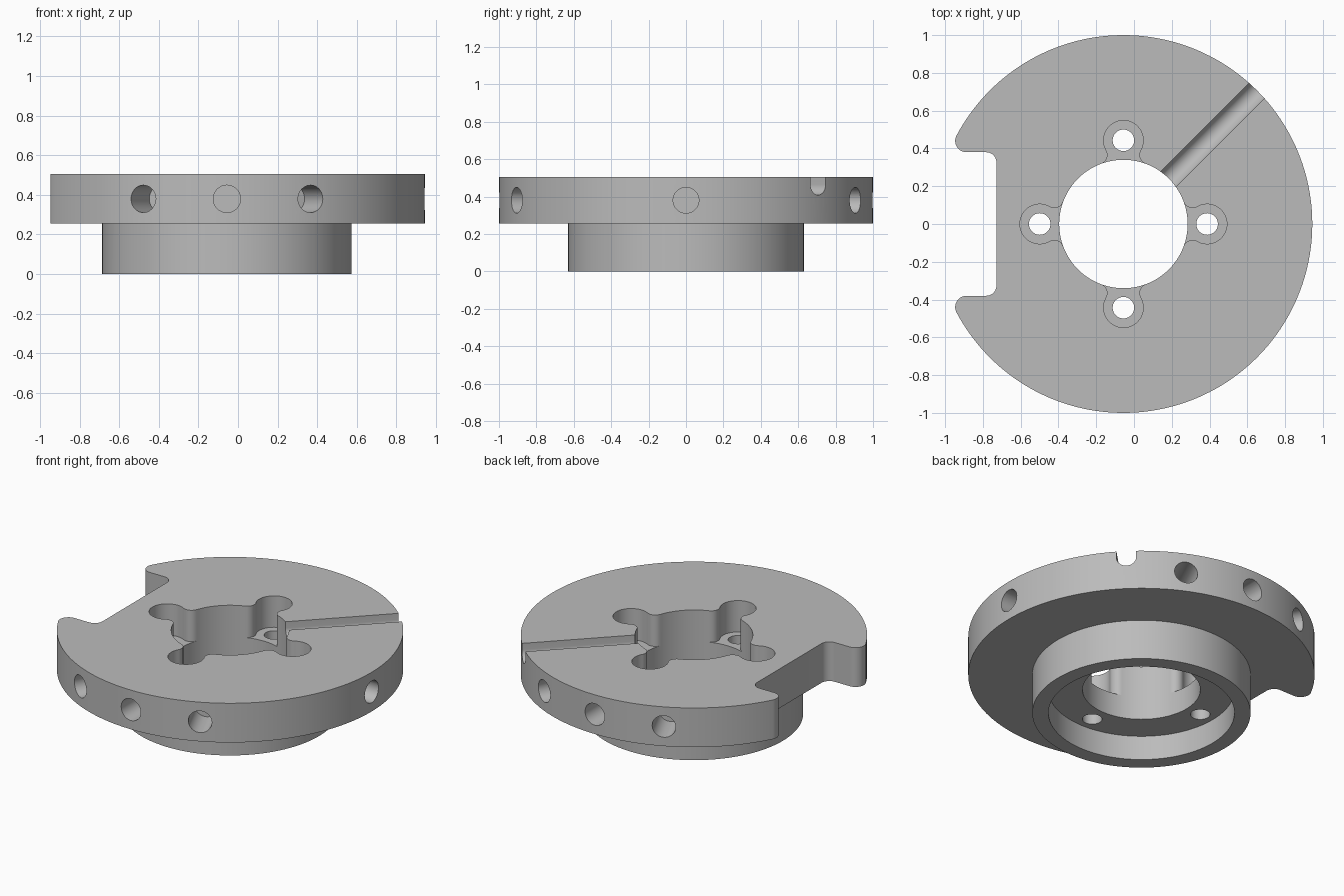
import bpy
import bmesh
from math import pi, cos, sin, atan2, acos, sqrt, radians
from mathutils import Matrix

if "Cube" in bpy.data.objects:
    bpy.data.objects.remove(bpy.data.objects["Cube"], do_unlink=True)

PLATE_R, PLATE_Z, TOP_Z = 1.0, 0.255, 0.505
BORE_R, BOLT_DIST, POCKET_R = 0.34, 0.443, 0.105
CENTRE_X = -0.056


def arc(cx, cy, r, a0, a1, n):
    """Points on an arc, both ends included."""
    return [(cx + r * cos(a0 + (a1 - a0) * i / n),
             cy + r * sin(a0 + (a1 - a0) * i / n)) for i in range(n + 1)]


def circle(r, n):
    return arc(0, 0, r, 0, 2 * pi, n)[:-1]


def mirrored(half):
    """Close a half outline by mirroring it across the x axis."""
    return half + [(x, -y) for x, y in reversed(half)]


def prism(name, outline, z0, z1, matrix=Matrix()):
    bm = bmesh.new()
    base = bm.faces.new([bm.verts.new((x, y, z0)) for x, y in outline])
    top = bmesh.ops.extrude_face_region(bm, geom=[base])["geom"]
    verts = [v for v in top if isinstance(v, bmesh.types.BMVert)]
    bmesh.ops.translate(bm, verts=verts, vec=(0, 0, z1 - z0))
    bmesh.ops.recalc_face_normals(bm, faces=bm.faces[:])
    bm.transform(matrix)
    mesh = bpy.data.meshes.new(name)
    bm.to_mesh(mesh)
    bm.free()
    obj = bpy.data.objects.new(name, mesh)
    bpy.context.collection.objects.link(obj)
    return obj


def combine(target, tool, operation="DIFFERENCE"):
    """Apply a boolean and discard the tool object."""
    tool.hide_render = True
    mod = target.modifiers.new("combine", "BOOLEAN")
    mod.operation, mod.solver, mod.object = operation, "EXACT", tool
    bpy.context.view_layer.objects.active = target
    bpy.ops.object.modifier_apply(modifier=mod.name)
    bpy.data.objects.remove(tool, do_unlink=True)


# Round plate with a rounded notch on one side
tip, corner, notch_x, notch_y = 0.06, 0.055, -0.672, 0.38
tip_y = notch_y + tip
tip_x = -sqrt((PLATE_R - tip) ** 2 - tip_y ** 2)
tangent = atan2(tip_y, tip_x)
half = arc(0, 0, PLATE_R, 0, tangent, 80)
half += arc(tip_x, tip_y, tip, tangent, 1.5 * pi, 16)[1:]
half += arc(notch_x - corner, notch_y - corner, corner, pi / 2, 0, 10)
flange = prism("flange_body", half + [(x, -y) for x, y in reversed(half[1:])],
               PLATE_Z, TOP_Z)

# Hub below, with its underside recess and the central bore
combine(flange, prism("hub", circle(0.63, 144), 0, 0.4), "UNION")
combine(flange, prism("recess", circle(0.537, 144), -0.1, 0.155))
combine(flange, prism("bore", circle(BORE_R, 128), -0.1, 0.7))

# Four bolt pockets blended into the bore, each with a through hole
blend = 0.05
reach, span = BORE_R + blend, POCKET_R + blend
a = acos((BOLT_DIST ** 2 + reach ** 2 - span ** 2) / (2 * BOLT_DIST * reach))
bx, by = reach * cos(a), reach * sin(a)
b = atan2(by, bx - BOLT_DIST)
side = arc(BOLT_DIST, 0, POCKET_R, 0, b, 24)[1:]
side += arc(bx, by, blend, b - pi, a - pi, 12)[1:]
side.append((0.29, side[-1][1] - 0.01))
pocket = [(BOLT_DIST + POCKET_R, 0)] + mirrored(side)
for k in range(4):
    turn = Matrix.Rotation(k * pi / 2, 4, "Z")
    combine(flange, prism("pocket", pocket, 0.305, 0.7, turn))
    drill = turn @ Matrix.Translation((BOLT_DIST, 0, 0))
    combine(flange, prism("bolt_hole", circle(0.057, 40), 0.1, 0.4, drill))

# Blind radial holes around the rim
outward = Matrix.Rotation(pi / 2, 4, "Y")
for degrees in (0, 65, 90, 115, -65, -90, -115):
    place = (Matrix.Rotation(radians(degrees), 4, "Z")
             @ Matrix.Translation((0, 0, 0.38)) @ outward)
    combine(flange, prism("rim_hole", circle(0.069, 40), 0.78, 1.2, place))

# Round-bottomed groove across the top face
groove_r = 0.057
groove = arc(0, 0, groove_r, -pi / 2, pi / 2, 24)
groove += [(-0.2, groove_r), (-0.2, -groove_r)]
place = (Matrix.Rotation(pi / 4, 4, "Z")
         @ Matrix.Translation((0, 0, 0.465)) @ outward)
combine(flange, prism("groove", groove, 0.2, 1.2, place))

# Centre the part, then finish with one metal grey
flange.data.transform(Matrix.Translation((CENTRE_X, 0, 0)))
grey = bpy.data.materials.new("metal_grey")
grey.use_nodes = True
colour = (0.5, 0.5, 0.5, 1)
grey.diffuse_color = colour
grey.node_tree.nodes["Principled BSDF"].inputs["Base Color"].default_value = colour
flange.data.materials.clear()
flange.data.materials.append(grey)
for face in flange.data.polygons:
    face.material_index = 0

bpy.ops.object.select_all(action="DESELECT")
flange.select_set(True)
bpy.context.view_layer.objects.active = flange
bpy.ops.object.shade_smooth_by_angle(angle=radians(30))
